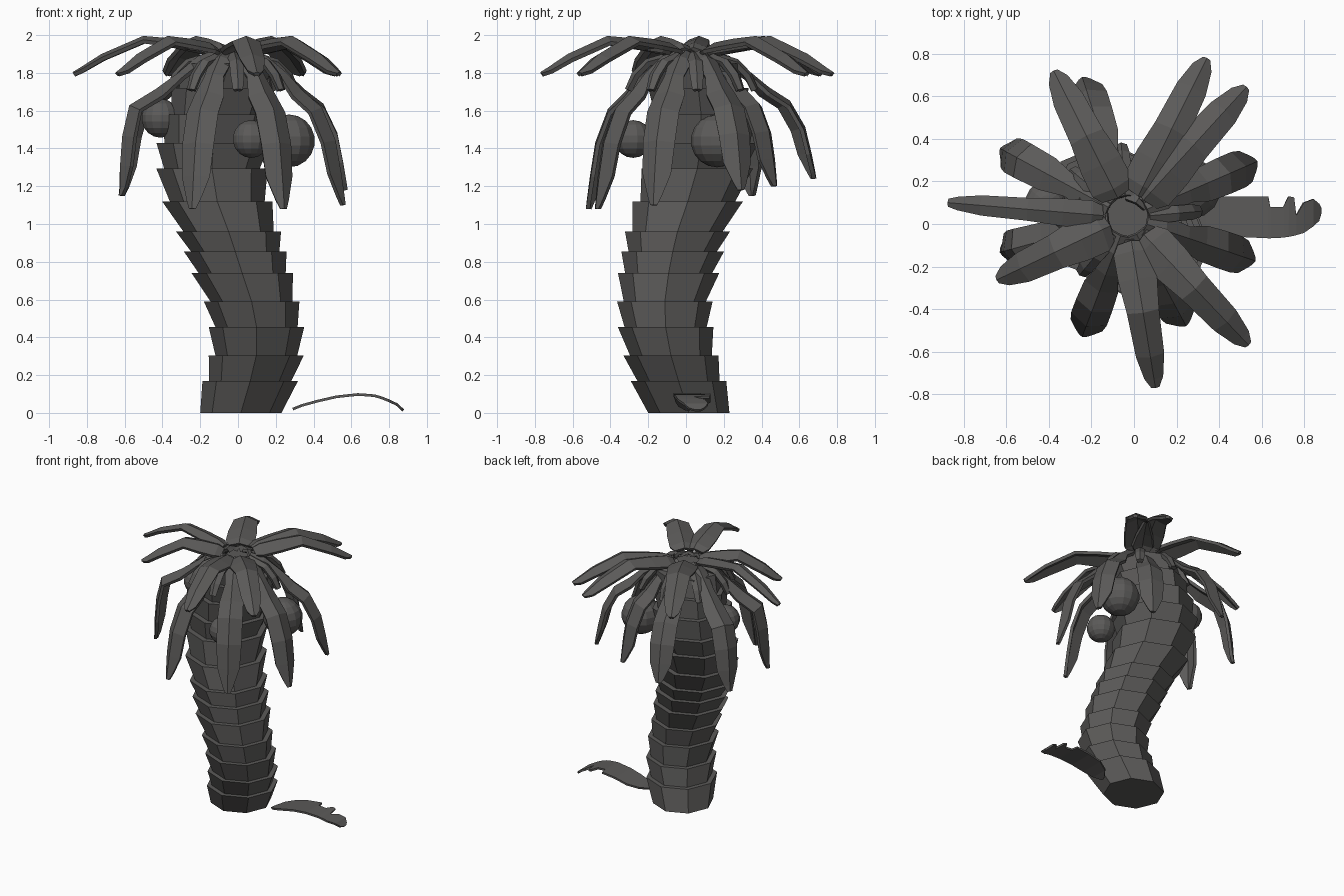
import bpy, bmesh, math
from mathutils import Vector

if "Cube" in bpy.data.objects:
    bpy.data.objects.remove(bpy.data.objects["Cube"])

mat = bpy.data.materials.new("dark_grey")
mat.diffuse_color = (0.105, 0.102, 0.099, 1)
mat.use_nodes = True
mat.node_tree.nodes["Principled BSDF"].inputs["Base Color"].default_value = mat.diffuse_color


def finish(name, bm):
    bmesh.ops.recalc_face_normals(bm, faces=bm.faces)
    me = bpy.data.meshes.new(name)
    bm.to_mesh(me)
    bm.free()
    me.materials.append(mat)
    ob = bpy.data.objects.new(name, me)
    bpy.context.collection.objects.link(ob)
    return ob


def ring(bm, c, r, n=8):
    return [bm.verts.new((c[0] + r * math.cos(2 * math.pi * i / n),
                          c[1] + r * math.sin(2 * math.pi * i / n), c[2])) for i in range(n)]


def frustum(bm, c0, r0, c1, r1):
    a, b = ring(bm, c0, r0), ring(bm, c1, r1)
    bm.faces.new(a[::-1])
    bm.faces.new(b)
    for i in range(8):
        j = (i + 1) % 8
        bm.faces.new((a[i], a[j], b[j], b[i]))


# Trunk: stacked octagonal segments that flare upward (x, y, z, top radius)
levels = [(.015, .015, 0, .215), (.065, -.04, .17, .253), (.097, -.08, .305, .252),
          (.098, -.108, .455, .253), (.072, -.112, .59, .253), (.022, -.092, .74, .268),
          (-.015, -.07, .855, .272), (-.05, -.045, .96, .278), (-.11, .01, 1.12, .292),
          (-.138, .06, 1.295, .295), (-.13, .08, 1.43, .302), (-.11, .08, 1.58, .285),
          (-.085, .065, 1.72, .265), (-.05, .05, 1.85, .235)]
bm = bmesh.new()
for i, (p, q) in enumerate(zip(levels, levels[1:])):
    frustum(bm, p[:3], p[3] * (1 if i == 0 else .86), q[:3], q[3])
finish("trunk", bm)

CX, CY = -.03, .03


# Frond: roof-shaped strip along a spine; rows are (radius fraction, z, half width)
def frond(name, tip, rows, fold, thick=.022):
    d = Vector((tip[0] - CX, tip[1] - CY, 0))
    reach = d.length
    d.normalize()
    side = Vector((-d.y, d.x, 0))
    pts = [Vector((CX, CY, z)) + d * (f * reach) for f, z, w in rows]
    bm = bmesh.new()
    prev = None
    for i, p in enumerate(pts):
        t = (pts[min(i + 1, len(pts) - 1)] - pts[max(i - 1, 0)]).normalized()
        up = t.cross(side)
        w = rows[i][2]
        down = up * (-fold * w)
        cur = [bm.verts.new(p + side * w + down), bm.verts.new(p),
               bm.verts.new(p - side * w + down)]
        if prev:
            for k in range(2):
                bm.faces.new((prev[k], cur[k], cur[k + 1], prev[k + 1]))
        prev = cur
    ob = finish(name, bm)
    m = ob.modifiers.new("thickness", 'SOLIDIFY')
    m.thickness = thick
    m.offset = 0


# Upper fronds: gentle arch (tip x, tip y, width factor)
upper = [(.34, .775, 1), (.525, .64, 1), (-.375, .715, 1), (-.87, .1, .62), (-.64, -.26, 1),
         (.1, -.765, .9), (.535, -.565, .95)]
for i, (x, y, k) in enumerate(upper):
    frond(f"upper_frond_{i}", (x, y),
          [(.14, 1.925, .07 * k), (.2, 1.95, .1 * k), (.36, 1.97, .098 * k), (.56, 1.985, .08 * k),
           (.82, 1.89, .07 * k), (.95, 1.82, .045 * k), (1, 1.795, .015)], .4)

# Lower fronds: drooping (tip x, y, z, bulge of the bend)
lower = [(.57, .29, 1.18, 0), (.56, -.17, 1.1, 0), (.24, -.47, 1.08, 0), (-.24, -.52, 1.08, 0),
         (-.62, -.13, 1.15, .12), (-.62, .35, 1.15, .08), (-.24, .68, 1.24, 0),
         (.22, .47, 1.2, 0)]
for i, (x, y, z, b) in enumerate(lower):
    h = 1.78 - z
    frond(f"lower_frond_{i}", (x, y),
          [(.15, 1.91, .05), (.3, 1.88, .06), (.48, 1.79, .05), (.62 + b / 2, 1.78 - .12 * h, .08),
           (.79 + b, 1.78 - .25 * h, .085), (.91 + b / 2, 1.78 - .5 * h, .085),
           (.96 + b / 4, 1.78 - .75 * h, .075), (.99, 1.78 - .93 * h, .035), (1, z, .015)], .45)

# Short stems between the lower fronds
for i in range(8):
    a = math.radians(5 + 45 * i)
    frond(f"stem_{i}", (CX + .34 * math.cos(a), CY + .34 * math.sin(a)),
          [(.3, 1.9, .035), (.7, 1.86, .03), (.9, 1.79, .03), (1, 1.71, .02)], .5, .03)

# Coconuts
for i, (x, y, z, r) in enumerate([(.27, .165, 1.44, .14), (.07, -.28, 1.45, .1),
                                  (-.41, .1, 1.56, .103)]):
    bm = bmesh.new()
    bmesh.ops.create_uvsphere(bm, u_segments=14, v_segments=9, radius=r)
    bmesh.ops.translate(bm, verts=bm.verts, vec=(x, y, z))
    finish(f"coconut_{i}", bm)

# Fallen leaf: arched strip with two notches on one edge (x, y low, y high, z)
cols = [(.29, -.005, .02, .02), (.34, -.04, .09, .04), (.42, -.055, .13, .062),
        (.52, -.062, .13, .085), (.63, -.067, .13, .097), (.64, -.067, .08, .097),
        (.70, -.064, .08, .093), (.725, -.06, .13, .09), (.75, -.055, .125, .083),
        (.76, -.052, .04, .08), (.795, -.042, .10, .066), (.84, -.01, .117, .045),
        (.865, .015, .095, .022), (.875, .05, .075, .012)]
bm = bmesh.new()
prev = None
for x, a, b, z in cols:
    cur = [bm.verts.new((x, a, z)), bm.verts.new((x, b, z))]
    if prev:
        bm.faces.new((prev[0], cur[0], cur[1], prev[1]))
    prev = cur
leaf = finish("fallen_leaf", bm)
m = leaf.modifiers.new("thickness", 'SOLIDIFY')
m.thickness = .014
m.offset = 0
